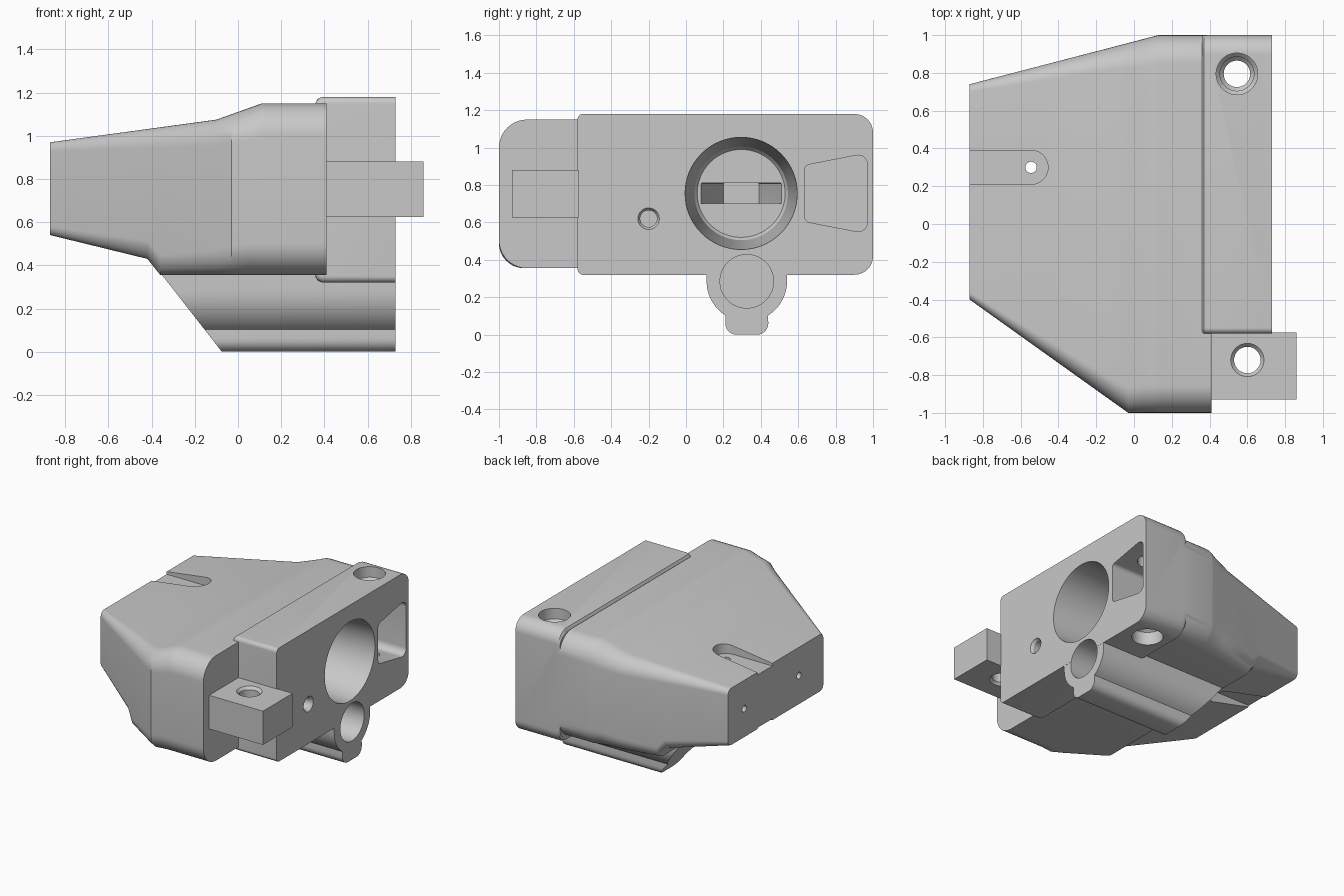
import bpy, bmesh, math
from mathutils import Vector

if "Cube" in bpy.data.objects:
    bpy.data.objects.remove(bpy.data.objects["Cube"])

grey = bpy.data.materials.new("light_grey")
grey.use_nodes = True
colour = (0.58, 0.58, 0.58, 1)
grey.diffuse_color = colour
grey.node_tree.nodes["Principled BSDF"].inputs["Base Color"].default_value = colour


def loft(name, sections):
    """Closed solid skinned through sections with equal point counts."""
    bm = bmesh.new()
    rings = [[bm.verts.new(p) for p in s] for s in sections]
    n = len(rings[0])
    for a, b in zip(rings, rings[1:]):
        for i in range(n):
            j = (i + 1) % n
            bm.faces.new((a[i], a[j], b[j], b[i]))
    bm.faces.new(rings[0])
    bm.faces.new(rings[-1])
    bmesh.ops.recalc_face_normals(bm, faces=bm.faces)
    mesh = bpy.data.meshes.new(name)
    bm.to_mesh(mesh)
    bm.free()
    mesh.materials.append(grey)
    obj = bpy.data.objects.new(name, mesh)
    bpy.context.collection.objects.link(obj)
    return obj


def rounded(points, radii, seg=10):
    """2D polygon with its corners replaced by arcs."""
    pts = [Vector((p[0], p[1], 0)) for p in points]
    out = []
    for i, p in enumerate(pts):
        u = (pts[i - 1] - p).normalized()
        v = (pts[(i + 1) % len(pts)] - p).normalized()
        half = u.angle(v) / 2
        r = radii[i]
        centre = p + (u + v).normalized() * r / math.sin(half)
        a, b = (p + w * r / math.tan(half) - centre for w in (u, v))
        for k in range(seg + 1):
            t = k / seg
            sweep = math.pi - 2 * half
            q = centre + (a * math.sin((1 - t) * sweep) + b * math.sin(t * sweep)) / math.sin(sweep)
            out.append((q.x, q.y))
    return out


def box(y0, y1, z0, z1, radii):
    return rounded([(y0, z0), (y1, z0), (y1, z1), (y0, z1)], radii)


def at_x(x, outline):
    return [(x, y, z) for y, z in outline]


def at_z(z, outline):
    return [(x, y, z) for x, y in outline]


def lathe(name, plane, centre, rings, n=64):
    """Round solid along x or z from (position, radius) rings."""
    turn = [2 * math.pi * i / n for i in range(n)]
    return loft(name, [plane(p, [(centre[0] + r * math.cos(t), centre[1] + r * math.sin(t))
                                 for t in turn]) for p, r in rings])


def combine(target, tool, operation):
    mod = target.modifiers.new(operation, 'BOOLEAN')
    mod.operation, mod.object, mod.solver = operation, tool, 'EXACT'
    bpy.context.view_layer.objects.active = target
    bpy.ops.object.modifier_apply(modifier=mod.name)
    bpy.data.objects.remove(tool)


def follow(path, x):
    for (x0, v0), (x1, v1) in zip(path, path[1:]):
        if x0 <= x <= x1:
            return v0 + (v1 - v0) * (x - x0) / (x1 - x0)


# Tapered main body, described by its four edge lines along x
back, end = -0.87, 0.41
top = [(back, 0.97), (-0.1, 1.075), (0.11, 1.15), (end, 1.15)]
bottom = [(back, 0.54), (-0.42, 0.43), (-0.36, 0.355), (end, 0.355)]
front_side = [(back, -0.4), (-0.03, -1), (end, -1)]
rear_side = [(back, 0.74), (0.13, 1), (end, 1)]
corner = [(back, 0.04), (-0.1, 0.12), (0.05, 0.15), (end, 0.15)]
lines = (front_side, rear_side, bottom, top)
stations = sorted({x for path in lines + (corner,) for x, _ in path})
housing = loft("housing", [at_x(x, box(*(follow(p, x) for p in lines), [follow(corner, x)] * 4))
                           for x in stations])

# Raised mounting block on the +x side
radii = [0.03, 0.1, 0.1, 0.03]
block = loft("block", [at_x(x, box(-0.58, 1 - 0.2 * i, 0.32 + i, 1.18 - i, radii))
                       for x, i in ((0.36, 0.025), (0.37, 0.008), (0.39, 0), (0.73, 0))])
combine(housing, block, 'UNION')

# Lower tube with a keel, cut off at a slant
half = [(-0.215, 0.5)]
for k in range(10):
    t = math.radians(180 + 58 * k / 9)
    half.append((0.215 * math.cos(t), 0.285 + 0.215 * math.sin(t)))
for k in range(7):
    t = math.radians(180 + 15 * k)
    half.append((-0.055 + 0.06 * math.cos(t), 0.06 + 0.06 * math.sin(t)))
outline = [(0.325 + y, z) for y, z in half + [(-y, z) for y, z in reversed(half)]]
tube = loft("tube", [[(-0.352 + (0.355 - z) * 0.78, y, z) for y, z in outline],
                     at_x(0.729, outline)])
combine(housing, tube, 'UNION')

# Bores and pocket opening on the +x face
cutters = [
    lathe("main_bore", at_x, (0.295, 0.755), [(0.8, 0.303), (0.73, 0.3), (0.0, 0.25), (-0.02, 0.235)]),
    lathe("tube_bore", at_x, (0.325, 0.285), [(0.8, 0.143), (0.1, 0.143)]),
    lathe("pin_hole", at_x, (-0.2, 0.62), [(0.75, 0.07), (0.71, 0.045), (0.3, 0.045)]),
    loft("slot", [at_x(x, box(0.295 - w, 0.295 + w, 0.7, 0.81, [0.005] * 4))
                  for x, w in ((0.05, 0.215), (-0.02, 0.215), (-0.35, 0.095))]),
]
trapezoid = rounded([(0.635, 0.605), (0.97, 0.54), (0.97, 0.97), (0.635, 0.905)], [0.03, 0.05, 0.05, 0.03])
cutters.append(loft("pocket", [at_x(x, trapezoid) for x in (0.8, 0.4)]))

# Vertical screw hole, counterbored at both ends
cutters.append(lathe("screw_hole", at_z, (0.545, 0.795), [
    (0.2, 0.11), (0.42, 0.11), (0.45, 0.07), (1.0, 0.07), (1.02, 0.09), (1.08, 0.09), (1.1, 0.11), (1.3, 0.11)]))

# Cable channels above and below, with a hole joining them
channel = rounded([(-1, 0.21), (-0.455, 0.21), (-0.455, 0.39), (-1, 0.39)], [0.001, 0.0899, 0.0899, 0.001])
for z0, z1 in ((0.95, 1.2), (0.3, 0.55)):
    cutters.append(loft("channel", [at_z(z0, channel), at_z(z1, channel)]))
cutters.append(lathe("channel_hole", at_z, (-0.545, 0.3), [(0.4, 0.03), (1.2, 0.03)], 24))
for y in (0.545, -0.11):
    cutters.append(lathe("end_hole", at_x, (y, 0.755), [(-1, 0.025), (-0.6, 0.025)], 24))
for cutter in cutters:
    combine(housing, cutter, 'DIFFERENCE')

# Side tab with a chamfered hole
tab = loft("side_tab", [at_x(x, [(-0.93, 0.625), (-0.575, 0.625), (-0.575, 0.88), (-0.93, 0.88)])
                        for x in (0.4, 0.86)])
combine(tab, lathe("tab_hole", at_z, (0.6, -0.72), [
    (0.6, 0.1), (0.625, 0.088), (0.645, 0.07), (0.86, 0.07), (0.88, 0.088), (0.9, 0.1)]), 'DIFFERENCE')

for obj in (housing, tab):
    bpy.ops.object.select_all(action='DESELECT')
    obj.select_set(True)
    bpy.context.view_layer.objects.active = obj
    bpy.ops.object.shade_smooth_by_angle(angle=math.radians(30))
